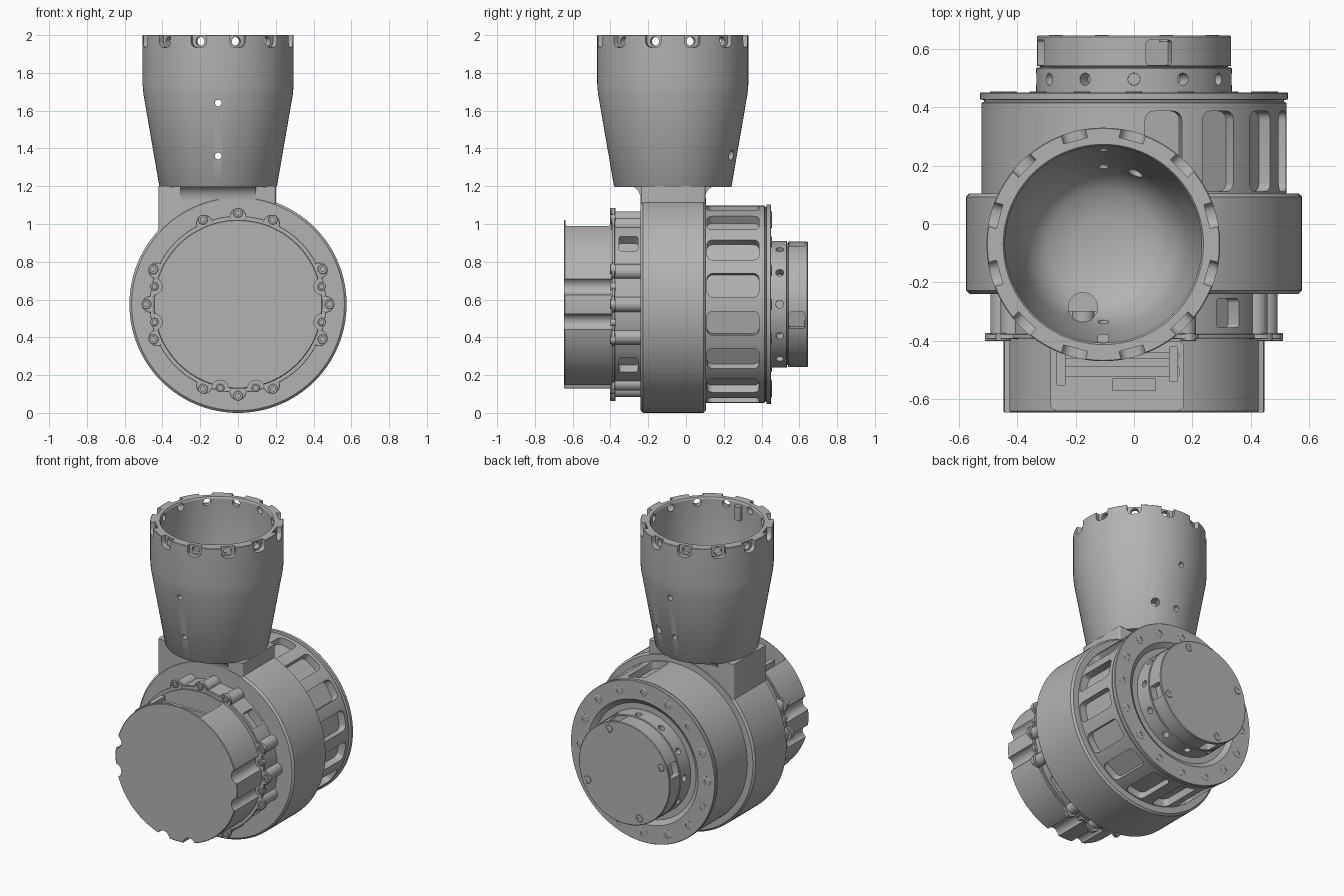
import bpy, bmesh
from math import radians, sin, cos, pi
from mathutils import Matrix, Vector

if "Cube" in bpy.data.objects:
    bpy.data.objects.remove(bpy.data.objects["Cube"], do_unlink=True)

metal = bpy.data.materials.new("machined grey")
metal.use_nodes = True
grey = (0.45, 0.45, 0.45, 1)
metal.diffuse_color = grey
metal.node_tree.nodes["Principled BSDF"].inputs["Base Color"].default_value = grey

T, R = Matrix.Translation, lambda deg, ax: Matrix.Rotation(radians(deg), 4, ax)
JOINT = T((0, 0, 0.575))
AXIAL = JOINT @ R(-90, 'X')            # local z runs along +y
TUBE = T((-0.105, -0.07, 0))


def around(deg, r, y):
    """Frame on the joint: local x radial, y axial, z tangential."""
    return JOINT @ R(-deg, 'Y') @ T((r, y, 0))


def on_tube(deg, r, z):
    """Frame on the tube: local x radial, z up."""
    return TUBE @ R(deg, 'Z') @ T((r, 0, z))


def finish(name, bm, matrix):
    bm.transform(matrix)
    bmesh.ops.recalc_face_normals(bm, faces=bm.faces)
    mesh = bpy.data.meshes.new(name)
    bm.to_mesh(mesh)
    bm.free()
    mesh.materials.append(metal)
    ob = bpy.data.objects.new(name, mesh)
    bpy.context.collection.objects.link(ob)
    return ob


def lathe(name, profile, matrix, n=96):
    """Revolve (radius, height) points around local z."""
    bm = bmesh.new()
    rings = []
    for r, h in profile:
        count = n if r > 0 else 1
        rings.append([bm.verts.new((r * cos(2 * pi * i / n), r * sin(2 * pi * i / n), h))
                      for i in range(count)])
    for a, b in zip(rings, rings[1:]):
        for i in range(n):
            j = (i + 1) % n
            quad = [a[i % len(a)], a[j % len(a)], b[j % len(b)], b[i % len(b)]]
            bm.faces.new(list(dict.fromkeys(quad)))
    return finish(name, bm, matrix)


def disc(name, r, y0, y1, matrix=AXIAL, c=0.004, n=96):
    """Chamfered cylinder along local z."""
    return lathe(name, [(0, y0), (r - c, y0), (r, y0 + c), (r, y1 - c), (r - c, y1), (0, y1)], matrix, n)


def box(name, size, matrix, rounding=0, axis=0):
    """Box with the edges along one local axis rounded."""
    bm = bmesh.new()
    bmesh.ops.create_cube(bm, size=1, matrix=Matrix.Diagonal((*size, 1)))
    if rounding:
        edges = [e for e in bm.edges if abs((e.verts[0].co - e.verts[1].co)[axis]) > 1e-5]
        bmesh.ops.bevel(bm, geom=edges, offset=rounding, segments=4, profile=0.5, affect='EDGES')
    return finish(name, bm, matrix)


def cut(ob, cutters):
    """Subtract all cutters from the object, then discard them."""
    group = bpy.data.collections.new("cutters")
    for c in cutters:
        group.objects.link(c)
        c.hide_render = True
    mod = ob.modifiers.new("cut", 'BOOLEAN')
    mod.operation, mod.solver = 'DIFFERENCE', 'EXACT'
    mod.operand_type, mod.collection = 'COLLECTION', group
    mesh = bpy.data.meshes.new_from_object(ob.evaluated_get(bpy.context.evaluated_depsgraph_get()))
    ob.modifiers.clear()
    ob.data = mesh
    for c in cutters:
        bpy.data.objects.remove(c, do_unlink=True)
    bpy.data.collections.remove(group)


def bolt(name, matrix, r=0.028, h=0.008):
    """Socket-head bolt pointing along local z."""
    lathe(name, [(0, h - 0.012), (r / 2, h - 0.012), (r / 2, h), (r * 0.9, h), (r, h - 0.002),
                 (r, -0.02), (0, -0.02)], matrix, 16)


def radial_pin(r, length, frame):
    return disc("hole_cutter", r, -length / 2, length / 2, frame @ R(90, 'Y'), 0.0005, 16)


# Central housing ring and the neck above it
disc("housing_ring", 0.575, -0.24, 0.105, c=0.012, n=128)
box("neck", (0.62, 0.34, 0.34), T((-0.11, -0.068, 1.03)), 0.012, 2)

# Concave flare where the neck meets the tube
bm = bmesh.new()
half = [(0.17 + 0.06 * (1 - cos(a)), 1.13 + 0.072 * sin(a)) for a in [k * pi / 12 for k in range(7)]]
loop = half + [(-y, z) for y, z in reversed(half)]
face = bm.faces.new([bm.verts.new((-0.2, y, z)) for y, z in loop])
new = bmesh.ops.extrude_face_region(bm, geom=[face])["geom"]
bmesh.ops.translate(bm, vec=Vector((0.4, 0, 0)), verts=[v for v in new if isinstance(v, bmesh.types.BMVert)])
finish("neck_flare", bm, TUBE)

# Tapered tube with a bowl inside
tube = lathe("tube", [(0, 1.195), (0.306, 1.195), (0.312, 1.203), (0.396, 1.69), (0.4, 1.74),
                      (0.4, 1.997), (0.397, 2), (0.343, 2), (0.337, 1.99), (0.337, 1.72), (0.285, 1.42),
                      (0.25, 1.31), (0.19, 1.255), (0.1, 1.228), (0, 1.22)], TUBE, 96)
cut(tube, [box("notch_cutter", (0.1, 0.085, 0.14), on_tube(15 + 30 * k, 0.418, 2.005), 0.03)
           for k in range(12)])
holes = [radial_pin(0.024, 0.16, on_tube(15 + 30 * k, 0.36, 1.967)) for k in range(12)]
holes += [radial_pin(0.018, 0.2, on_tube(a, 0.33, z)) for a in (90, 270) for z in (1.64, 1.36)]
holes.append(radial_pin(0.027, 0.2, on_tube(66, 0.32, 1.365)))
holes.append(disc("drain_cutter", 0.05, 1.15, 1.5, T((-0.175, -0.285, 0)), n=24))
cut(tube, holes)
box("tube_key", (0.035, 0.04, 0.09), on_tube(270, 0.325, 1.93), 0.008, 2)

# Motor can: scalloped sides and an open window on top
can = disc("motor_can", 0.447, -0.645, -0.385, n=128)
scallops = [disc("scallop_cutter", 0.045, -0.7, -0.3, around(base + s, 0.457, 0) @ R(-90, 'X'), n=24)
            for base in (0, 180, 270) for s in (-12, 12)]
cut(can, scallops + [box("window_cutter", (0.455, 0.235, 0.4), T((-0.0575, -0.5205, 1.02)), 0.02, 2)])

# Electronics seen through the window
for name, x, y, z, size in (("circuit_board", -0.055, -0.45, 0.86, (0.42, 0.02, 0.12)),
                            ("rear_bracket", -0.055, -0.505, 0.85, (0.42, 0.035, 0.1)),
                            ("connector", 0, -0.55, 0.86, (0.15, 0.045, 0.1)),
                            ("left_standoff", 0.135, -0.48, 0.87, (0.03, 0.12, 0.14)),
                            ("right_standoff", -0.25, -0.49, 0.87, (0.03, 0.13, 0.14))):
    box(name, size, T((x, y, z)), 0.005, 2)

# Mounting collar behind the can: lobes, posts, bolts and corner pockets
collar = disc("mount_collar", 0.457, -0.385, -0.23, n=96)
cut(collar, [box("pocket_cutter", (0.12, 0.1, 0.11), around(45 + 90 * k, 0.46, -0.305), 0.015)
             for k in range(4)])
disc("mount_flange", 0.468, -0.393, -0.377, c=0.002)
for k in range(16):
    if k % 4 != 2:
        axis = around(22.5 * k, 0.452, 0) @ R(-90, 'X')
        disc("collar_post", 0.04, -0.385, -0.23, axis, n=24)
        disc("flange_lobe", 0.044, -0.3935, -0.3765, axis @ T((0.013, 0, 0)), 0.002, 24)
        bolt("collar_bolt", around(22.5 * k, 0.485, -0.3935) @ R(90, 'X'), 0.026)
for base in (0, 180, 270):
    for s in (-12, 12):
        bolt("can_bolt", around(base + s, 0.453, -0.393) @ R(90, 'X'), 0.022)

# Rear gear drum with pocketed wall and dished back face
drum = lathe("rear_drum", [(0, 0.09), (0.522, 0.09), (0.522, 0.415), (0.514, 0.418), (0.514, 0.424),
                           (0.528, 0.427), (0.528, 0.447), (0.525, 0.451), (0.405, 0.451),
                           (0.375, 0.43), (0, 0.43)], AXIAL, 128)
cut(drum, [box("pocket_cutter", (0.14, 0.275, 0.128), around(11.25 + 22.5 * k, 0.542, 0.249), 0.03)
           for k in range(16)])
for k in range(16):
    bolt("drum_bolt", around(22.5 * k, 0.465, 0.451) @ R(-90, 'X'), 0.029, 0.003)

# Output collar with radial holes
output = disc("output_collar", 0.335, 0.42, 0.536)
cut(output, [radial_pin(0.021, 0.1, around(30 * k, 0.33, 0.496)) for k in range(12)])

# Output cap with side recesses and four bolts
cap = lathe("output_cap", [(0, 0.53), (0.322, 0.53), (0.322, 0.54), (0.333, 0.542), (0.333, 0.641),
                           (0.329, 0.645), (0, 0.645)], AXIAL)
cut(cap, [box("recess_cutter", (0.1, 0.085, 0.09), around(75 + 90 * k, 0.335, 0.587), 0.01)
          for k in range(4)])
for k in range(4):
    bolt("cap_bolt", around(67.5 + 90 * k, 0.29, 0.645) @ R(-90, 'X'), 0.025, 0.002)

# Smooth the curved surfaces and keep the machined edges sharp
bpy.ops.object.select_all(action='DESELECT')
for ob in bpy.context.collection.objects:
    if ob.type == 'MESH' and ob.data.materials and ob.data.materials[0] == metal:
        ob.select_set(True)
        bpy.context.view_layer.objects.active = ob
bpy.ops.object.shade_smooth_by_angle(angle=radians(30))
